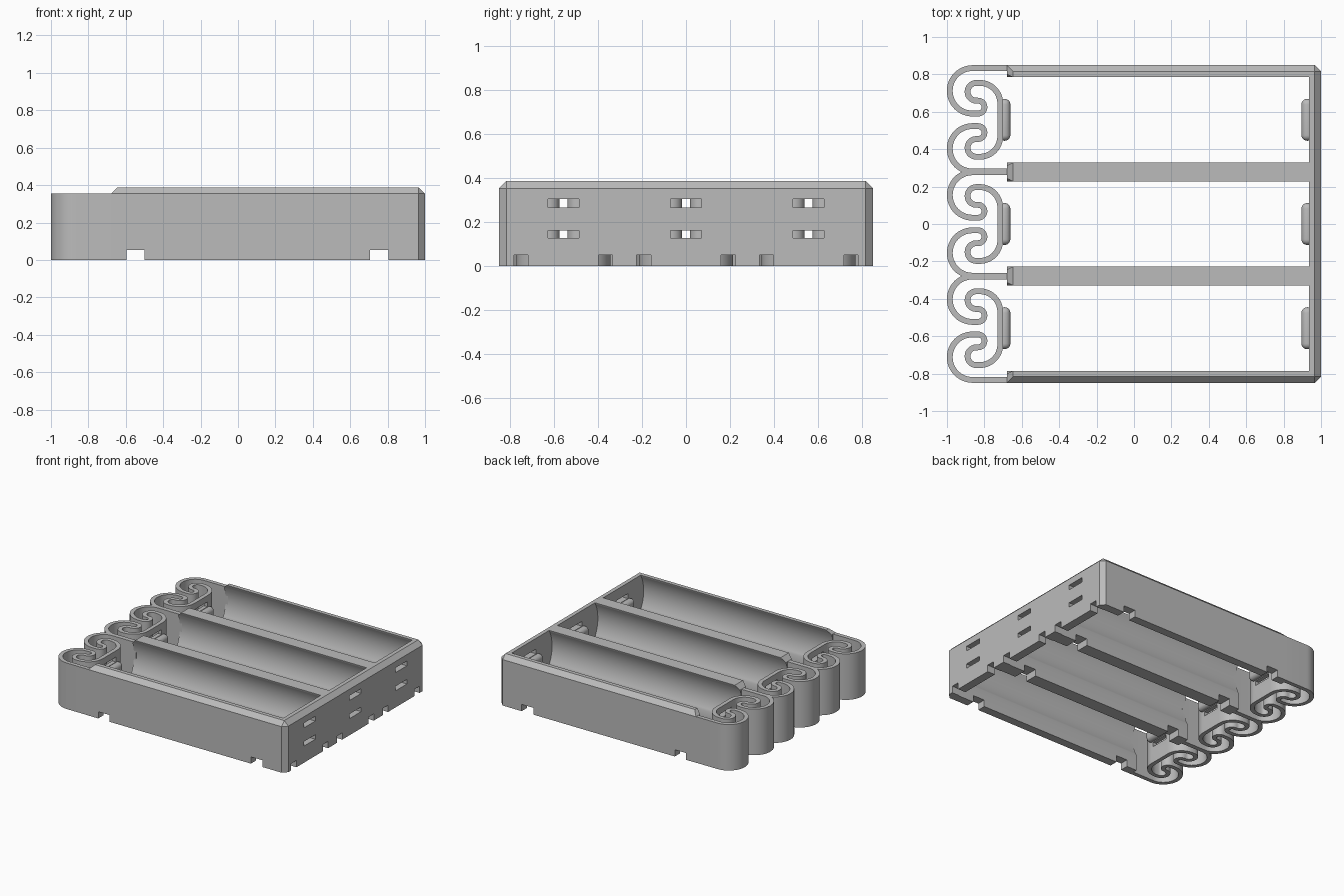
import bpy, bmesh, math
from mathutils import Vector

if "Cube" in bpy.data.objects:
    bpy.data.objects.remove(bpy.data.objects["Cube"])

PITCH = 0.557            # spacing of the cells
HALF = PITCH / 2
CELLS = (-PITCH, 0, PITCH)
SIDE, TOP, CHAMFER, THIN = 0.85, 0.388, 0.034, 0.031
FRONT_X, END_X = -0.68, 0.935

grey = bpy.data.materials.new("plain_grey")
grey.use_nodes = True
grey.diffuse_color = (0.5, 0.5, 0.5, 1)
grey.node_tree.nodes["Principled BSDF"].inputs["Base Color"].default_value = (0.5, 0.5, 0.5, 1)


def finish(bm, name):
    bmesh.ops.recalc_face_normals(bm, faces=bm.faces)
    mesh = bpy.data.meshes.new(name)
    bm.to_mesh(mesh)
    bm.free()
    obj = bpy.data.objects.new(name, mesh)
    mesh.materials.append(grey)
    bpy.context.collection.objects.link(obj)
    return obj


def box(name, x, y, z, bevel=0):
    bm = bmesh.new()
    bmesh.ops.create_cube(bm, size=1)
    for v in bm.verts:
        v.co = [r[0] + (c + 0.5) * (r[1] - r[0]) for c, r in zip(v.co, (x, y, z))]
    if bevel:
        bmesh.ops.bevel(bm, geom=bm.edges[:], offset=bevel, segments=5,
                        profile=0.5, affect='EDGES')
    return finish(bm, name)


def prism(name, points, shift):
    bm = bmesh.new()
    face = bm.faces.new([bm.verts.new(p) for p in points])
    new = bmesh.ops.extrude_face_region(bm, geom=[face])["geom"]
    bmesh.ops.translate(bm, vec=shift, verts=[g for g in new if isinstance(g, bmesh.types.BMVert)])
    return finish(bm, name)


def activate(obj):
    bpy.ops.object.select_all(action='DESELECT')
    obj.select_set(True)
    bpy.context.view_layer.objects.active = obj


def cut(obj, cutter):
    cutter.hide_render = True
    mod = obj.modifiers.new("cut", 'BOOLEAN')
    mod.operation, mod.solver, mod.object = 'DIFFERENCE', 'EXACT', cutter
    activate(obj)
    bpy.ops.object.modifier_apply(modifier=mod.name)
    bpy.data.objects.remove(cutter)


def smooth(obj):
    activate(obj)
    bpy.ops.object.shade_smooth_by_angle(angle=math.radians(30))


def arc(cx, cy, r, start, end, n=14):
    angles = [math.radians(start + (end - start) * i / n) for i in range(n + 1)]
    return [Vector((cx + r * math.cos(a), cy + r * math.sin(a))) for a in angles]


# Tray body: block with chamfered top rim and chamfered end corners
c = CHAMFER
low = [(FRONT_X, -SIDE), (1 - c, -SIDE), (1, c - SIDE),
       (1, SIDE - c), (1 - c, SIDE), (FRONT_X, SIDE)]
high = [(FRONT_X + c, c - SIDE), (1 - c, c - SIDE), (1 - c, SIDE - c), (FRONT_X + c, SIDE - c)]
bm = bmesh.new()
rings = [[bm.verts.new((x, y, z)) for x, y in low] for z in (0, TOP - c)]
rim = [bm.verts.new((x, y, TOP)) for x, y in high]
bm.faces.new(rings[0])
bm.faces.new(rim)
for i in range(6):
    j = (i + 1) % 6
    bm.faces.new((rings[0][i], rings[0][j], rings[1][j], rings[1][i]))
up = rings[1]
for face in ((up[0], up[1], rim[1], rim[0]), (up[1], up[2], rim[1]),
             (up[2], up[3], rim[2], rim[1]), (up[3], up[4], rim[2]),
             (up[4], up[5], rim[3], rim[2]), (up[5], up[0], rim[0], rim[3])):
    bm.faces.new(face)
body = finish(bm, "tray_body")

# Cell pockets: straight slot widened by the round of the cell
R, CZ, SLOT = 0.263, 0.255, 0.2285
spread = math.degrees(math.acos(SLOT / R))
for cy in CELLS:
    right = arc(0, CZ, R, -spread, spread, 16)
    right = [Vector((SLOT, -0.1))] + right + [Vector((SLOT, 0.6))]
    outline = right + [Vector((-p.x, p.y)) for p in reversed(right)]
    cut(body, prism("pocket_cutter", [(-0.8, cy + p.x, p.y) for p in outline],
                    (END_X + 0.8, 0, 0)))

# Wire channels under the tray
for x in ((-0.595, -0.5), (0.705, 0.805)):
    cut(body, box("channel_cutter", x, (-1, 1), (-0.1, 0.052)))
SLOTS = ((0.128, 0.163), (0.268, 0.305))
for cy in CELLS:
    for side in (-1, 1):
        y = cy + side * 0.192
        cut(body, box("notch_cutter", (0.9, 1.1), (y - 0.032, y + 0.032), (-0.1, 0.052)))
    for z in SLOTS:
        cut(body, box("slot_cutter", (0.9, 1.1), (cy - 0.07, cy + 0.07), z))
smooth(body)

# Centre line of one half of a curled spring, relative to the cell centre
half = [Vector((FRONT_X + 0.02, HALF - 0.002))]
half += arc(-0.8635, 0.155, 0.1215, 90, 270, 24)
half += arc(-0.834, 0.068, 0.0345, -90, 90)
half += arc(-0.8425, 0.15, 0.0475, 270, 90)
half += arc(-0.825, 0.0875, 0.11, 90, 0)
path = half + [Vector((p.x, -p.y)) for p in reversed(half)]


def ribbon(points, width):
    left, right = [], []
    for i, p in enumerate(points):
        a = (p - points[i - 1]).normalized() if i else None
        b = (points[i + 1] - p).normalized() if i < len(points) - 1 else None
        a, b = a or b, b or a
        t = (a + b).normalized()
        n = Vector((-t.y, t.x)) * (width / 2 / max(0.5, t.dot(a)))
        left.append(p + n)
        right.append(p - n)
    return left, right


# Springs with contact plates, and the rounded contact bars at both ends
for cy, label in zip(CELLS, ("right", "middle", "left")):
    bm = bmesh.new()
    rows = []
    for l, r in zip(*ribbon(path, THIN)):
        rows.append([bm.verts.new((q.x, q.y + cy, z)) for q, z in
                     ((l, 0), (r, 0), (r, TOP - c), (l, TOP - c))])
    for a, b in zip(rows, rows[1:]):
        for k in range(4):
            m = (k + 1) % 4
            bm.faces.new((a[k], a[m], b[m], b[k]))
    bm.faces.new(rows[0])
    bm.faces.new(rows[-1])
    spring = finish(bm, label + "_spring")
    for z in SLOTS:
        cut(spring, box("slot_cutter", (-0.76, -0.69), (cy - 0.07, cy + 0.07), z))
    smooth(spring)
    for name, x in (("spring_contact", (-0.725, -0.661)), ("end_contact", (0.895, 0.96))):
        smooth(box(label + "_" + name, x, (cy - 0.112, cy + 0.112), (0.168, 0.265), 0.03))
